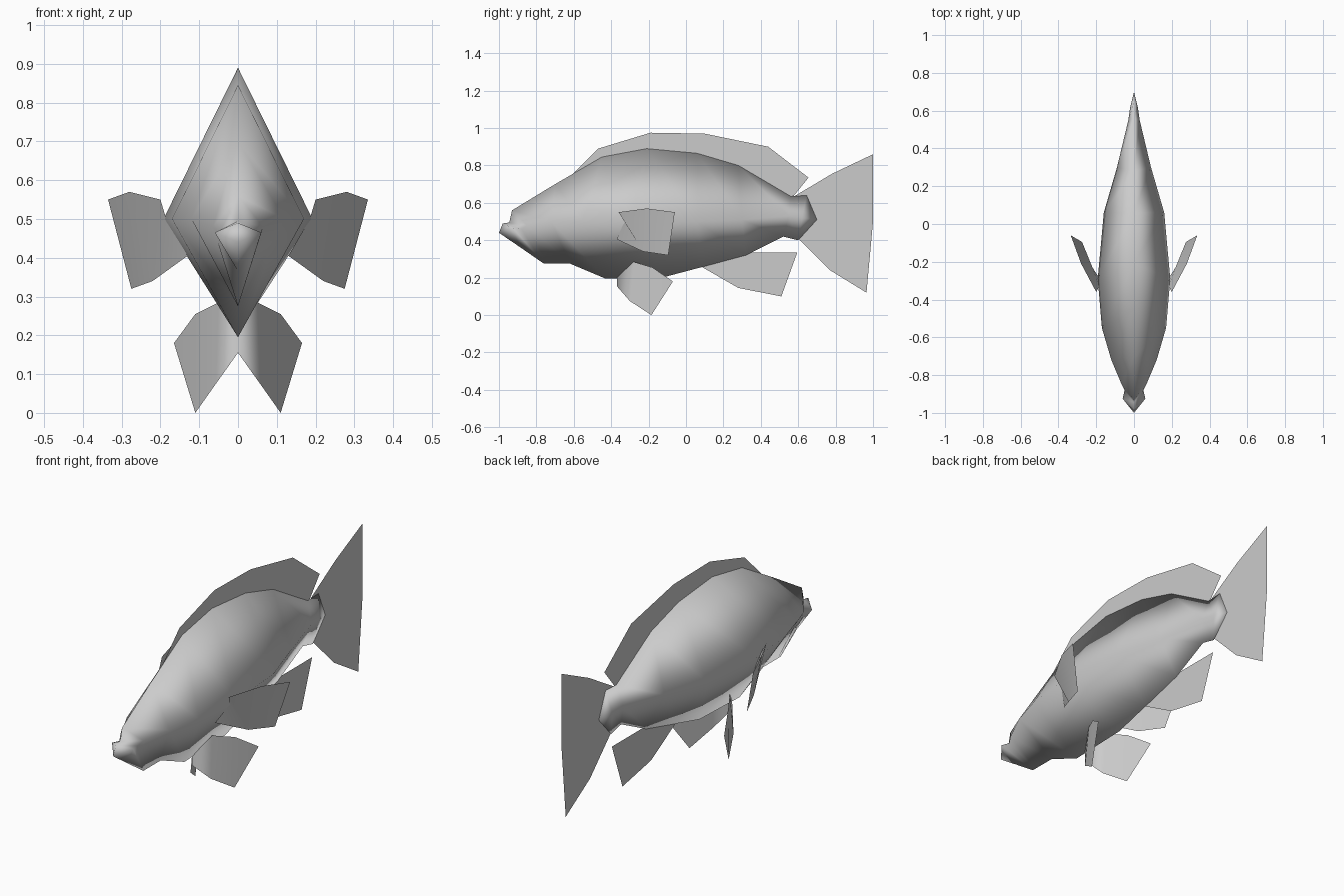
import bpy

grey = bpy.data.materials.new("fish grey")
grey.diffuse_color = (0.6, 0.6, 0.6, 1)


def make(name, verts, faces):
    mesh = bpy.data.meshes.new(name)
    mesh.from_pydata(verts, [], faces)
    mesh.materials.append(grey)
    mesh.update()
    mesh.shade_smooth()
    obj = bpy.data.objects.new(name, mesh)
    bpy.context.collection.objects.link(obj)
    return obj


def flat_fin(name, upper, lower):
    """Fin in the middle plane: a strip of quads between two (y, z) outlines."""
    n = len(upper)
    verts = [(0, y, z) for y, z in upper + lower]
    make(name, verts, [(i, i + 1, n + i + 1, n + i) for i in range(n - 1)])


def mirror(obj, merge):
    mod = obj.modifiers.new("mirror", 'MIRROR')
    mod.use_mirror_merge = merge
    mod.merge_threshold = 0.001


# Body: slanted diamond rings, each given as top (y, z), side (y, x, z), bottom (y, z)
rings = [
    ((-0.98, 0.49), (-0.925, 0.06, 0.465), (-0.89, 0.365)),
    ((-0.945, 0.495), (-0.88, 0.05, 0.46), (-0.76, 0.275)),
    ((-0.93, 0.56), (-0.85, 0.065, 0.48), (-0.74, 0.275)),
    ((-0.70, 0.70), (-0.72, 0.12, 0.50), (-0.62, 0.275)),
    ((-0.45, 0.845), (-0.55, 0.17, 0.50), (-0.43, 0.195)),
    ((-0.21, 0.89), (-0.29, 0.192, 0.50), (-0.11, 0.205)),
    ((0.06, 0.865), (0.06, 0.16, 0.50), (0.09, 0.258)),
    ((0.28, 0.80), (0.30, 0.09, 0.51), (0.32, 0.32)),
    ((0.56, 0.635), (0.55, 0.03, 0.53), (0.52, 0.42)),
    ((0.645, 0.64), (0.62, 0.02, 0.52), (0.60, 0.40)),
]
verts = []
for (ty, tz), (sy, sx, sz), (by, bz) in rings:
    verts += [(0, ty, tz), (sx, sy, sz), (0, by, bz), (-sx, sy, sz)]
faces = []
for r in range(len(rings) - 1):
    a, b = 4 * r, 4 * r + 4
    for k in range(4):
        j = (k + 1) % 4
        faces.append((a + k, a + j, b + j, b + k))
nose, tip = len(verts), len(verts) + 1
verts += [(0, -1.0, 0.44), (0, 0.70, 0.51)]
last = 4 * (len(rings) - 1)
for k in range(4):
    j = (k + 1) % 4
    faces.append((nose, k + 0, j)[::-1])
    faces.append((last + k, last + j, tip))
make("body", verts, faces)

# Fins along the middle plane
flat_fin("dorsal_fin",
         [(-0.62, 0.74), (-0.47, 0.89), (-0.19, 0.975), (0.10, 0.97), (0.44, 0.90), (0.655, 0.735)],
         [(-0.60, 0.73), (-0.45, 0.82), (-0.21, 0.87), (0.06, 0.85), (0.28, 0.78), (0.57, 0.63)])
flat_fin("tail_fin",
         [(0.57, 0.63), (0.78, 0.755), (1.0, 0.86)],
         [(0.59, 0.52), (0.79, 0.50), (1.0, 0.50)])
flat_fin("tail_fin_lower",
         [(0.59, 0.52), (0.79, 0.50), (1.0, 0.50)],
         [(0.60, 0.41), (0.77, 0.24), (0.965, 0.12)])
flat_fin("anal_fin",
         [(0.09, 0.28), (0.32, 0.335), (0.595, 0.335)],
         [(0.08, 0.26), (0.28, 0.145), (0.51, 0.10)])

# Paired side fins
pectoral = make("pectoral_fins",
                [(0.20, -0.36, 0.55), (0.28, -0.21, 0.57), (0.335, -0.06, 0.55),
                 (0.13, -0.37, 0.405), (0.22, -0.23, 0.34), (0.275, -0.095, 0.32),
                 (0.185, -0.33, 0.50)],
                [(0, 6, 4, 1), (6, 3, 4), (1, 4, 5, 2)])
mirror(pectoral, False)

# Paired belly fins joined at the middle
pelvic = make("pelvic_fins",
              [(0, -0.37, 0.20), (0.05, -0.28, 0.285), (0.11, -0.18, 0.255), (0.165, -0.07, 0.18),
               (0, -0.37, 0.155), (0.057, -0.30, 0.075), (0.11, -0.185, 0.0)],
              [(0, 4, 5, 1), (1, 5, 6, 2), (2, 6, 3)])
mirror(pelvic, True)
